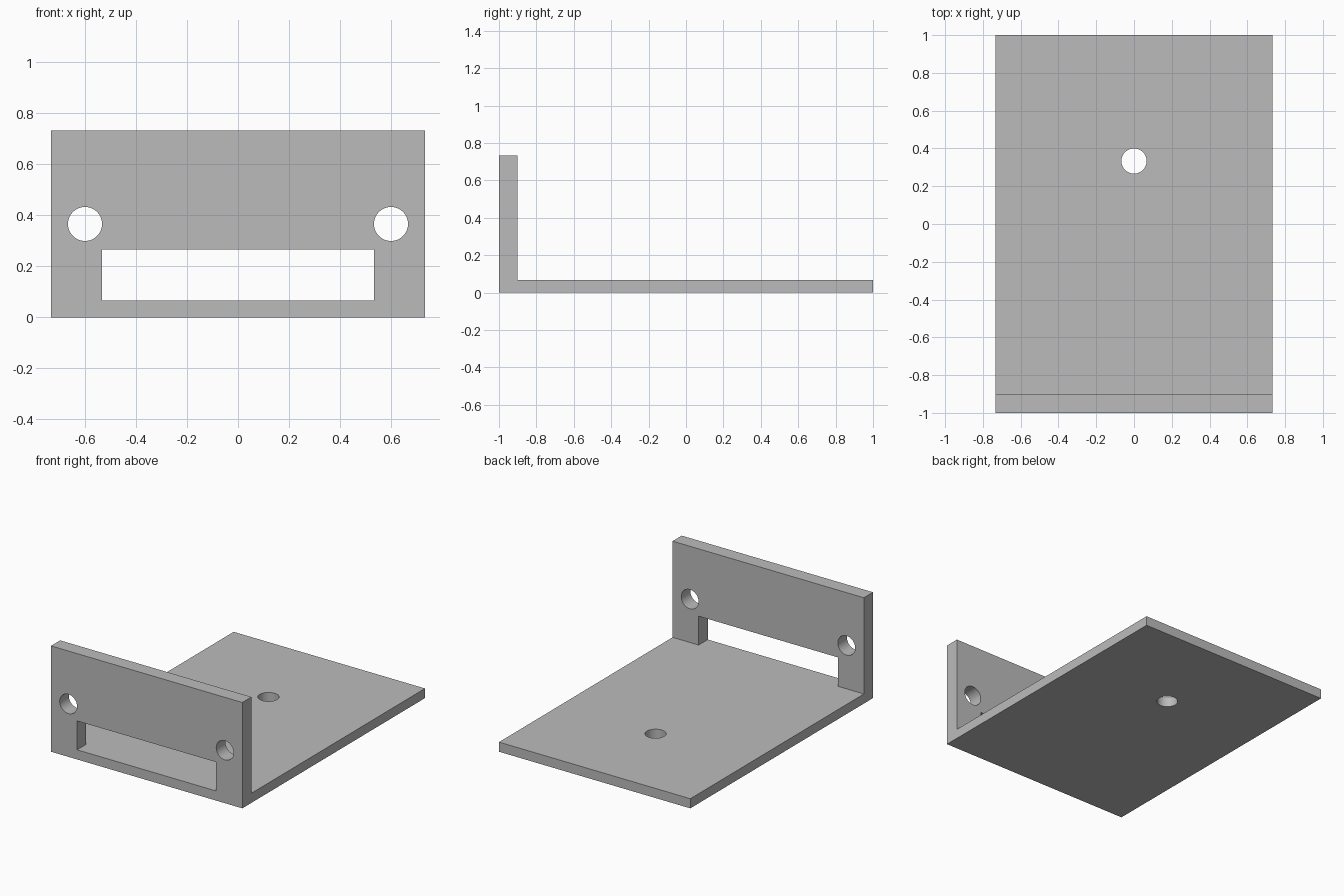
import bpy, bmesh, math

if "Cube" in bpy.data.objects:
    bpy.data.objects.remove(bpy.data.objects["Cube"])

W, H = 0.7333, 0.7333          # half width, wall height
WALL, FLOOR = 0.1, 0.0667      # plate thicknesses
R = 0.0667                     # screw hole radius

grey = bpy.data.materials.new("plain grey")
grey.diffuse_color = (0.5, 0.5, 0.5, 1)
grey.use_nodes = True
grey.node_tree.nodes["Principled BSDF"].inputs["Base Color"].default_value = grey.diffuse_color

# L-shaped bracket: side profile extruded across the width
profile = [(-1, 0), (1, 0), (1, FLOOR), (-1 + WALL, FLOOR), (-1 + WALL, H), (-1, H)]
bm = bmesh.new()
face = bm.faces.new([bm.verts.new((-W, y, z)) for y, z in profile])
ext = bmesh.ops.extrude_face_region(bm, geom=[face])
bmesh.ops.translate(bm, vec=(2 * W, 0, 0),
                    verts=[g for g in ext["geom"] if isinstance(g, bmesh.types.BMVert)])
bmesh.ops.recalc_face_normals(bm, faces=bm.faces)
mesh = bpy.data.meshes.new("mounting_bracket")
bm.to_mesh(mesh)
bm.free()
bracket = bpy.data.objects.new("mounting_bracket", mesh)
bpy.context.collection.objects.link(bracket)
mesh.materials.append(grey)


def cut(cutter):
    """Subtract the cutter from the bracket and remove it."""
    cutter.hide_render = True
    cutter.data.materials.append(grey)
    mod = bracket.modifiers.new("cut", 'BOOLEAN')
    mod.operation, mod.solver, mod.object = 'DIFFERENCE', 'EXACT', cutter
    bpy.context.view_layer.objects.active = bracket
    bpy.ops.object.modifier_apply(modifier=mod.name)
    bpy.data.objects.remove(cutter)


def drill(location, rotation=(0, 0, 0)):
    bpy.ops.mesh.primitive_cylinder_add(vertices=64, radius=R, depth=0.3,
                                        location=location, rotation=rotation)
    cut(bpy.context.object)


# Screw holes in the wall and one in the floor plate
for side in (-1, 1):
    drill((side * 0.6, -1 + WALL / 2, 0.3667), (math.pi / 2, 0, 0))
drill((0, 0.3333, FLOOR / 2))

# Wide slot in the wall, flush with the floor plate
bpy.ops.mesh.primitive_cube_add(size=1, location=(0, -1 + WALL / 2, FLOOR + 0.1))
slot = bpy.context.object
for v in slot.data.vertices:
    v.co.x *= 2 * 0.5333
    v.co.y *= 0.2
    v.co.z *= 0.2
cut(slot)

# Smooth hole walls, sharp edges elsewhere
bpy.ops.object.select_all(action='DESELECT')
bracket.select_set(True)
bpy.context.view_layer.objects.active = bracket
bpy.ops.object.shade_smooth_by_angle(angle=math.radians(30))
